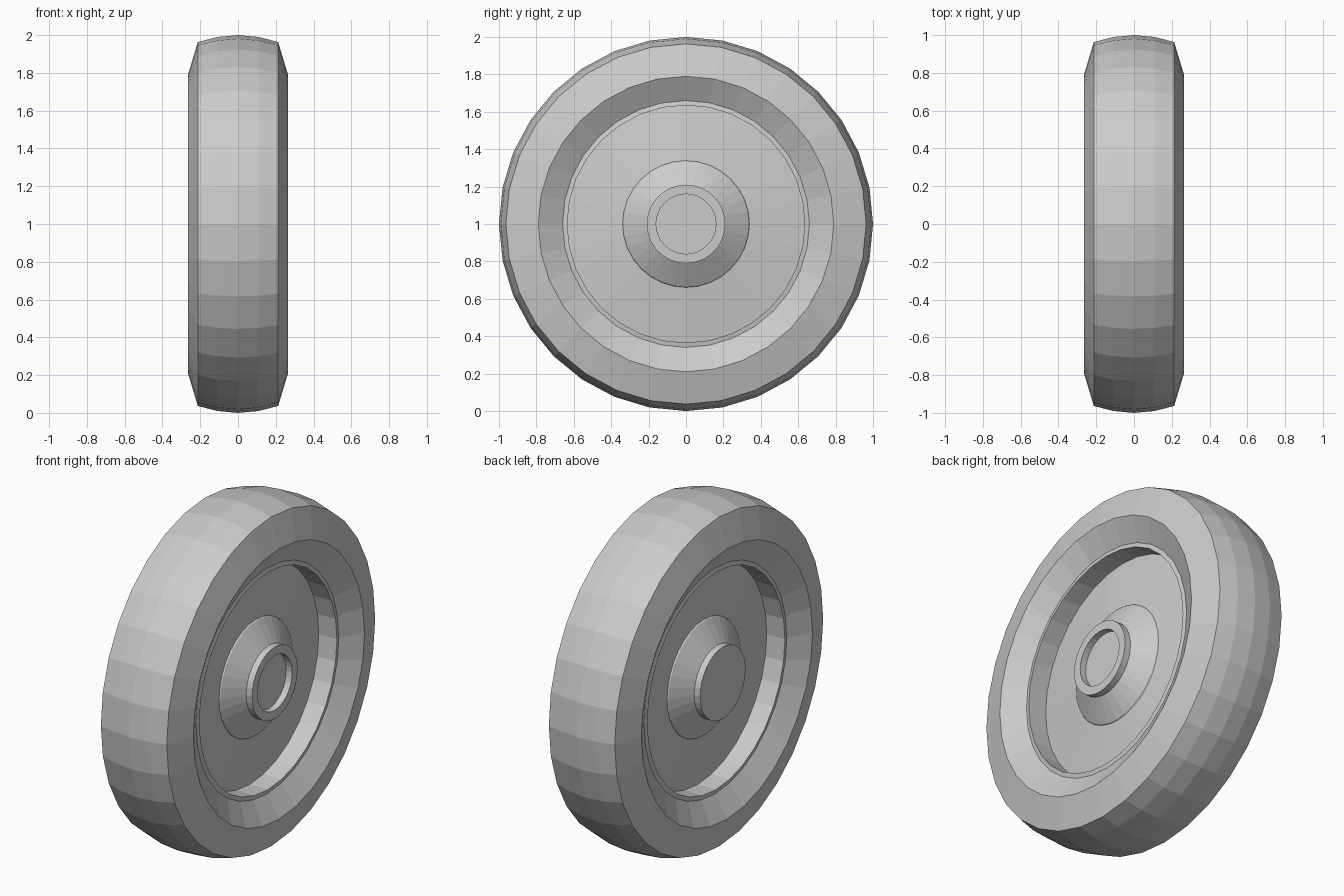
import bpy
import bmesh
from math import tau
from mathutils import Matrix, Vector

cube = bpy.data.objects.get("Cube")
if cube:
    bpy.data.objects.remove(cube)

SEGMENTS = 32
CENTRE = Vector((0, 0, 1))

grey = bpy.data.materials.new("plain grey")
grey.use_nodes = True
grey.diffuse_color = (0.6, 0.6, 0.6, 1)
grey.node_tree.nodes["Principled BSDF"].inputs["Base Color"].default_value = grey.diffuse_color


def lathe(name, profile, closed=False):
    """Spin (x, radius) points about the wheel axle into a faceted part."""
    bm = bmesh.new()
    verts = [bm.verts.new((x, 0, r)) for x, r in profile]
    pairs = list(zip(verts, verts[1:]))
    if closed:
        pairs.append((verts[-1], verts[0]))
    edges = [bm.edges.new(pair) for pair in pairs]
    bmesh.ops.spin(bm, geom=verts + edges, cent=(0, 0, 0), axis=(1, 0, 0),
                   angle=tau, steps=SEGMENTS, use_merge=False)
    bmesh.ops.remove_doubles(bm, verts=bm.verts, dist=0.0005)
    bmesh.ops.recalc_face_normals(bm, faces=bm.faces)
    bmesh.ops.transform(bm, matrix=Matrix.Translation(CENTRE), verts=bm.verts)
    mesh = bpy.data.meshes.new(name)
    bm.to_mesh(mesh)
    bm.free()
    mesh.materials.append(grey)
    part = bpy.data.objects.new(name, mesh)
    bpy.context.collection.objects.link(part)
    return part


def both_sides(half):
    """Continue a +x half profile with its mirror image."""
    return half + [(-x, r) for x, r in reversed(half) if x > 0]


# Tyre: inner bevel, sidewall and crowned tread
tyre_half = [(0.19, 0.66), (0.265, 0.79), (0.213, 0.963), (0.11, 0.99), (0, 1.0)]
lathe("tyre", both_sides(tyre_half), closed=True)

# Rim with a narrow lip, and a shallow cone-shaped disc
rim_half = [(0.115, 0), (0.115, 0.34), (0.078, 0.635), (0.195, 0.635), (0.19, 0.66)]
lathe("rim_and_disc", both_sides(rim_half))

# Hub: flared base and short collar, capped on one side and hollow on the other
flare = [(0.105, 0.345), (0.122, 0.335), (0.2, 0.21), (0.238, 0.21)]
socket = [(0.2, 0), (0.2, 0.16), (0.238, 0.16)]
lathe("hub_left", socket + flare[::-1])
lathe("hub_right", [(-x, r) for x, r in flare] + [(-0.238, 0)])
